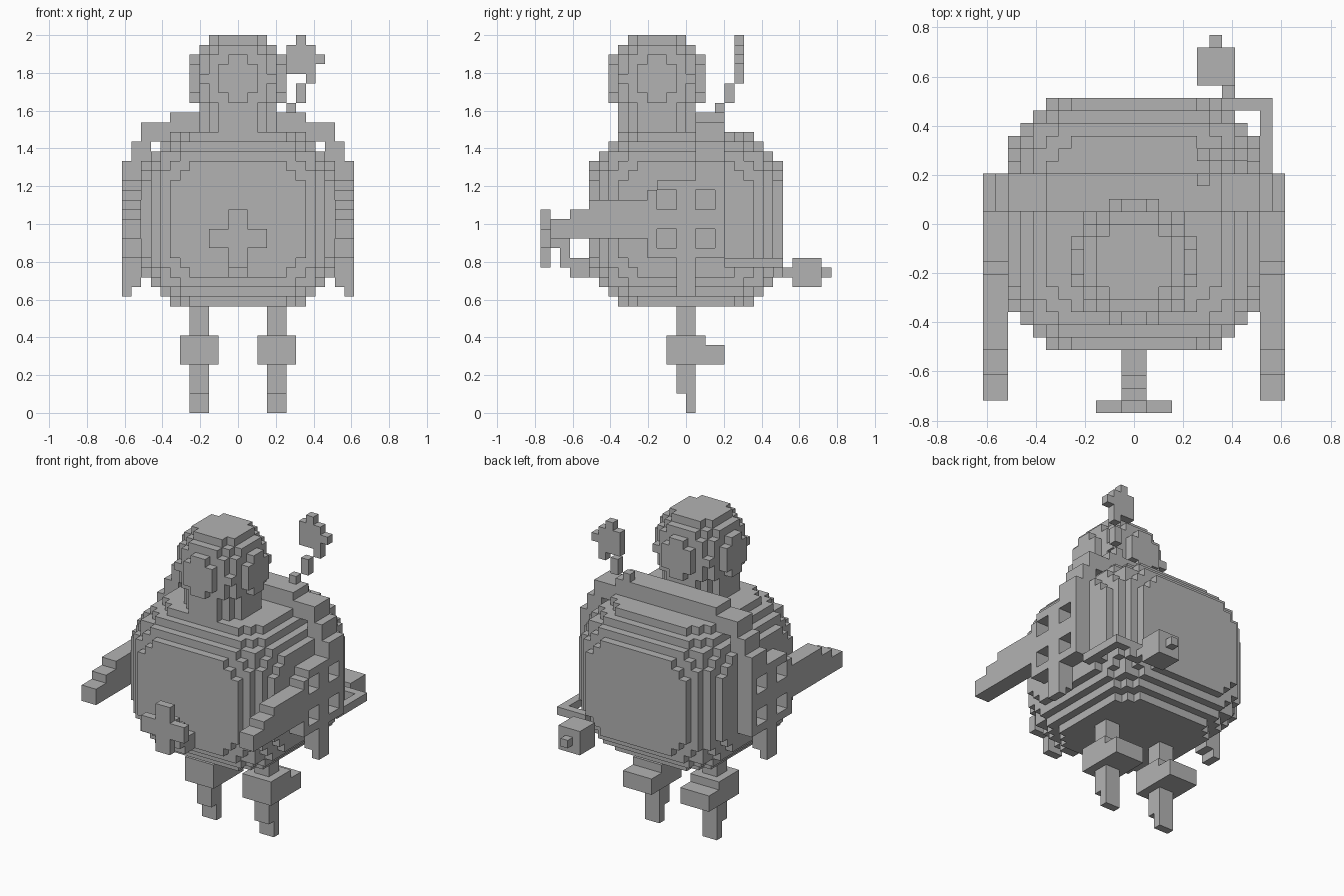
import bpy, bmesh, math
from mathutils import Vector

if "Cube" in bpy.data.objects:
    bpy.data.objects.remove(bpy.data.objects["Cube"])

U = 2 / 39  # size of one block

grey = bpy.data.materials.new("plain grey")
grey.diffuse_color = (0.45, 0.45, 0.45, 1)
grey.use_nodes = True
grey.node_tree.nodes["Principled BSDF"].inputs["Base Color"].default_value = grey.diffuse_color

SIDES = {  # outward direction -> corner offsets
    (1, 0, 0): ((1, 0, 0), (1, 1, 0), (1, 1, 1), (1, 0, 1)),
    (-1, 0, 0): ((0, 0, 0), (0, 0, 1), (0, 1, 1), (0, 1, 0)),
    (0, 1, 0): ((0, 1, 0), (0, 1, 1), (1, 1, 1), (1, 1, 0)),
    (0, -1, 0): ((0, 0, 0), (1, 0, 0), (1, 0, 1), (0, 0, 1)),
    (0, 0, 1): ((0, 0, 1), (1, 0, 1), (1, 1, 1), (0, 1, 1)),
    (0, 0, -1): ((0, 0, 0), (0, 1, 0), (1, 1, 0), (1, 0, 0)),
}


def box(x0, x1, y0, y1, z0, z1):
    return {(x, y, z) for x in range(x0, x1) for y in range(y0, y1) for z in range(z0, z1)}


def where(cells, rule):
    """Keep the cells whose centre passes the rule."""
    return {c for c in cells if rule(c[0] + .5, c[1] + .5, c[2] + .5)}


def mirrored(cells):
    return {(-1 - x, y, z) for x, y, z in cells}


def build(name, cells):
    """Make one mesh from the exposed sides of a set of blocks."""
    bm = bmesh.new()
    verts = {}
    for c in sorted(cells):
        for d, corners in SIDES.items():
            if tuple(a + b for a, b in zip(c, d)) in cells:
                continue
            loop = []
            for k in corners:
                p = tuple(a + b for a, b in zip(c, k))
                if p not in verts:
                    verts[p] = bm.verts.new(Vector(p) * U)
                loop.append(verts[p])
            bm.faces.new(loop)
    mesh = bpy.data.meshes.new(name)
    bm.to_mesh(mesh)
    bm.free()
    mesh.materials.append(grey)
    ob = bpy.data.objects.new(name, mesh)
    bpy.context.collection.objects.link(ob)


def pair(name, cells):
    build("right_" + name, cells)
    build("left_" + name, mirrored(cells))


# Rounded box body
def in_body(x, y, z):
    dx, dy, dz = max(abs(x) - 4, 0), max(abs(y) - 4, 0), max(abs(z - 20) - 3, 0)
    return dx * dx + dy * dy + dz * dz <= 37.5


build("body", where(box(-10, 10, -10, 10, 11, 29), in_body))

# Round head on a round neck
build("head", where(box(-5, 5, -8, 2, 29, 39),
                    lambda x, y, z: x * x + (y + 3) ** 2 + (z - 34.5) ** 2 <= 25))
build("neck", where(box(-4, 4, -7, 1, 29, 33),
                    lambda x, y, z: x * x + (y + 3) ** 2 <= 16))

# Shoulder strap, stepping down both sides
half = box(0, 7, 1, 4, 29, 31) | box(7, 10, 1, 4, 28, 30) | box(9, 11, 1, 4, 26, 28) \
    | box(10, 12, 1, 4, 24, 26)
build("shoulder_strap", half | mirrored(half))

# Side plates with four square holes and a tapering arm pointing forward
plate = box(10, 12, -4, 4, 16, 24) - box(10, 12, -4, -3, 23, 24)
for y in (-3, 1):
    for z in (17, 21):
        plate -= box(10, 12, y, y + 2, z, z + 2)
pair("side_plate", plate)
pair("arm", box(10, 12, -10, -4, 18, 22) | box(10, 12, -12, -10, 18, 21)
     | box(10, 12, -14, -12, 18, 20))

# Tabs hanging under the plates
pair("hanging_tab", box(10, 12, -1, 1, 13, 16) | box(11, 12, -1, 1, 12, 13))

# Legs with knee blocks
pair("leg", box(3, 5, -1, 1, 2, 11) | box(3, 5, 0, 1, 0, 2)
     | box(2, 6, -2, 2, 5, 8) | box(2, 6, 2, 4, 5, 7))

# Cross-shaped tap on a curved stem at the front
build("front_cross", box(-1, 1, -15, -14, 15, 21) | box(-3, 3, -15, -14, 17, 19))
build("front_stem", box(-1, 1, -12, -9, 14, 16) | box(-1, 1, -13, -12, 15, 18)
      | box(-1, 1, -14, -13, 17, 19))

# Cable round to a small block at the back
build("back_cable", box(10, 11, 4, 10, 15, 16) | box(8, 11, 9, 10, 15, 16)
      | box(7, 9, 9, 10, 14, 16) | box(7, 8, 10, 11, 14, 15))
build("back_block", box(5, 8, 11, 14, 13, 16) | box(6, 7, 14, 15, 14, 15))

# Flower-shaped tip on a bent stalk
build("stalk", box(5, 6, 3, 4, 29, 32) | box(6, 7, 4, 5, 32, 34))
build("flower", box(5, 8, 5, 6, 35, 38) | box(6, 7, 5, 6, 38, 39)
      | box(8, 9, 5, 6, 36, 37) | box(7, 8, 5, 6, 34, 35))
